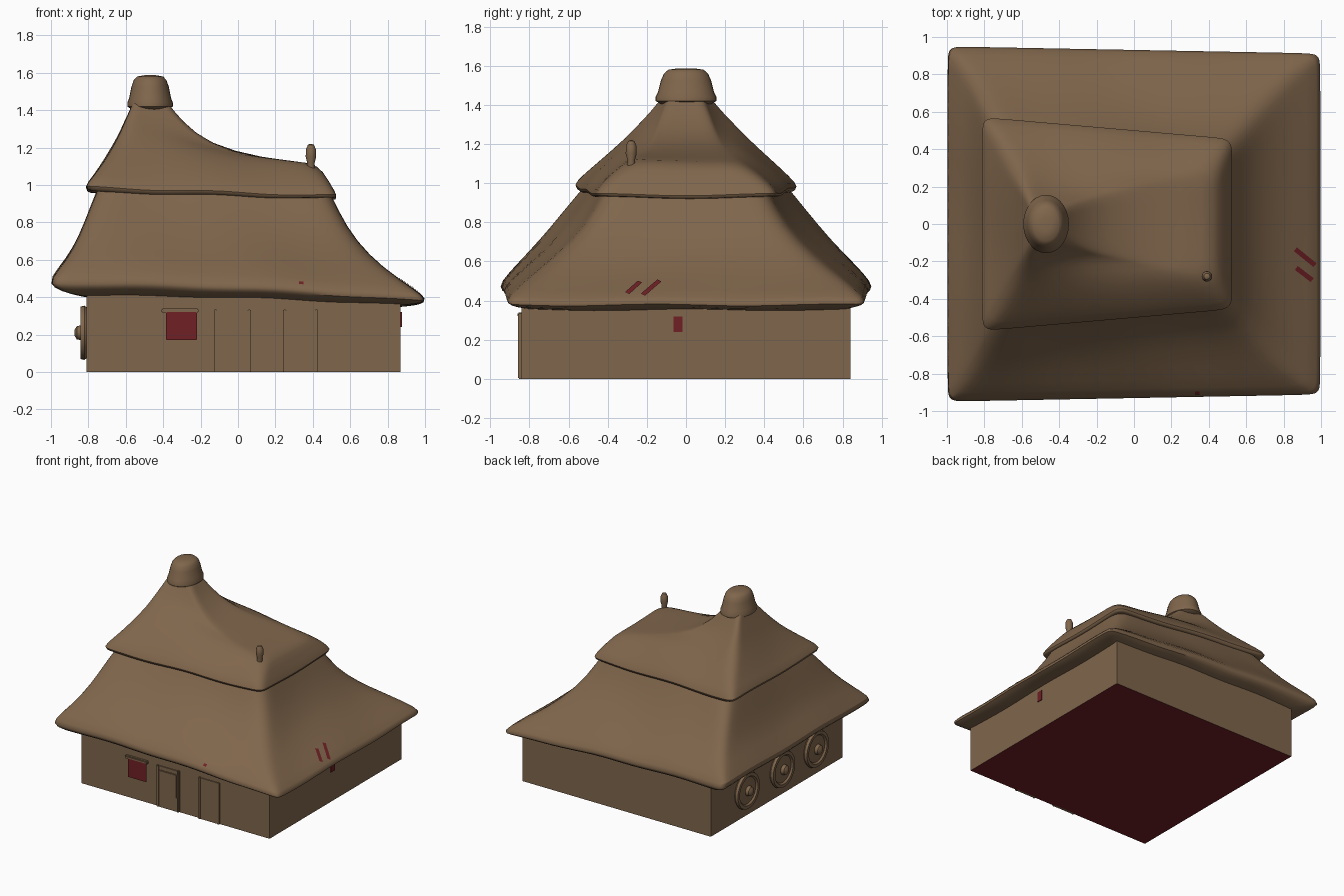
import bpy, bmesh, math
from mathutils import Vector
from mathutils.bvhtree import BVHTree

if "Cube" in bpy.data.objects:
    bpy.data.objects.remove(bpy.data.objects["Cube"], do_unlink=True)


def material(name, color):
    m = bpy.data.materials.new(name)
    m.use_nodes = True
    m.diffuse_color = color
    m.node_tree.nodes["Principled BSDF"].inputs["Base Color"].default_value = color
    return m


brown = material("thatch brown", (0.216, 0.133, 0.072, 1))
red = material("dark red", (0.162, 0.015, 0.018, 1))


def finish(name, bm, mats, angle=40, subdivide=0):
    bmesh.ops.recalc_face_normals(bm, faces=bm.faces)
    me = bpy.data.meshes.new(name)
    bm.to_mesh(me)
    bm.free()
    ob = bpy.data.objects.new(name, me)
    bpy.context.collection.objects.link(ob)
    for m in mats:
        me.materials.append(m)
    if subdivide:
        mod = ob.modifiers.new("smooth", 'SUBSURF')
        mod.levels = mod.render_levels = subdivide
    bpy.ops.object.select_all(action='DESELECT')
    bpy.context.view_layer.objects.active = ob
    ob.select_set(True)
    if angle:
        bpy.ops.object.shade_smooth_by_angle(angle=math.radians(angle))
    return ob


def ring_points(x0, x1, yl, yr, zl, zr, power, radius):
    """Rounded trapezoid outline whose height runs from zl to zr along x."""
    corners = [Vector((x1, yr)), Vector((x0, yl)), Vector((x0, -yl)), Vector((x1, -yr))]
    flat = []
    for i, c in enumerate(corners):
        before = (corners[i - 1] - c).normalized() * radius
        after = (corners[(i + 1) % 4] - c).normalized() * radius
        for k in range(4):
            t = k / 3
            flat.append(c + before * (1 - t) ** 2 + after * t ** 2)
        start = c + after
        nxt = corners[(i + 1) % 4]
        end = nxt - after
        flat += [start.lerp(end, k / 10) for k in range(1, 10)]
    pts = []
    for p in flat:
        t = min(max((p.x - x0) / (x1 - x0), 0), 1)
        sag = 0.006 * math.sin(p.x * 9 + p.y * 7)
        pts.append((p.x, p.y, zl + (zr - zl) * t ** power + sag))
    return pts


def loft(name, rings):
    bm = bmesh.new()
    loops = [[bm.verts.new(p) for p in ring_points(*r)] for r in rings]
    n = len(loops[0])
    for a, b in zip(loops, loops[1:]):
        for i in range(n):
            bm.faces.new((a[i], a[(i + 1) % n], b[(i + 1) % n], b[i]))
    return finish(name, bm, [brown], 60, 1)


def lathe(name, profile, center, axis='Z', stretch=1.0, lean=0.0):
    bm = bmesh.new()
    n = 28
    cx, cy, cz = center
    loops = []
    for r, h in profile:
        loop = []
        for i in range(n):
            a = math.tau * i / n
            u, v = r * math.cos(a), r * math.sin(a) * stretch
            co = (cx + u + lean * h, cy + v, cz + h) if axis == 'Z' else (cx - h, cy + u, cz + v)
            loop.append(bm.verts.new(co))
        loops.append(loop)
    for a, b in zip(loops, loops[1:]):
        for i in range(n):
            bm.faces.new((a[i], a[(i + 1) % n], b[(i + 1) % n], b[i]))
    bm.faces.new(loops[0])
    bm.faces.new(loops[-1])
    return finish(name, bm, [brown])


def box(name, lo, hi, mat=brown, bevel=0.0):
    bm = bmesh.new()
    bmesh.ops.create_cube(bm, size=1)
    for v in bm.verts:
        v.co = [lo[i] + (hi[i] - lo[i]) * (v.co[i] + 0.5) for i in range(3)]
    if bevel:
        bmesh.ops.bevel(bm, geom=bm.edges[:], offset=bevel, segments=2, affect='EDGES')
    return finish(name, bm, [mat])


# Walls, with a red underside
walls = box("walls", (-0.81, -0.84, 0), (0.87, 0.84, 0.42))
walls.data.materials.append(red)
for f in walls.data.polygons:
    if f.normal.z < -0.5:
        f.material_index = 1

# Flared lower roof and saddle-backed upper roof
lower_roof = loft("lower_roof", [
    (-0.78, 0.84, 0.80, 0.80, 0.40, 0.35, 2, 0.03),
    (-0.90, 0.95, 0.89, 0.87, 0.42, 0.36, 2, 0.04),
    (-0.99, 1.00, 0.95, 0.915, 0.455, 0.375, 2, 0.05),
    (-1.01, 1.00, 0.955, 0.915, 0.495, 0.405, 2, 0.06),
    (-0.92, 0.85, 0.86, 0.81, 0.60, 0.50, 1.5, 0.08),
    (-0.85, 0.70, 0.75, 0.66, 0.72, 0.62, 1, 0.10),
    (-0.79, 0.58, 0.62, 0.50, 0.88, 0.77, 1, 0.10),
    (-0.74, 0.49, 0.52, 0.41, 1.00, 0.96, 1, 0.10),
])
upper_roof = loft("upper_roof", [
    (-0.73, 0.46, 0.49, 0.39, 0.97, 0.94, 1, 0.06),
    (-0.79, 0.51, 0.55, 0.44, 0.955, 0.92, 1, 0.06),
    (-0.825, 0.535, 0.585, 0.465, 0.985, 0.935, 1, 0.06),
    (-0.78, 0.50, 0.54, 0.43, 1.035, 0.99, 1, 0.07),
    (-0.71, 0.455, 0.43, 0.34, 1.14, 1.07, 1, 0.09),
    (-0.64, 0.40, 0.32, 0.26, 1.26, 1.12, 0.6, 0.09),
    (-0.61, 0.12, 0.25, 0.20, 1.33, 1.14, 0.7, 0.07),
    (-0.585, -0.15, 0.19, 0.16, 1.38, 1.22, 0.8, 0.05),
    (-0.565, -0.30, 0.14, 0.12, 1.43, 1.34, 1, 0.04),
    (-0.55, -0.37, 0.10, 0.09, 1.46, 1.43, 1, 0.04),
])

# Peak cap and small roof finial
lathe("peak_cap", [(0.10, 0), (0.122, 0.015), (0.122, 0.035), (0.112, 0.06), (0.10, 0.12),
                   (0.088, 0.155), (0.07, 0.175), (0.03, 0.182)], (-0.47, 0, 1.405), stretch=1.28)
lathe("roof_finial", [(0.022, 0), (0.02, 0.07), (0.028, 0.1), (0.027, 0.14), (0.016, 0.165),
                      (0.005, 0.17)], (0.39, -0.28, 1.05))

# Round shields hung along one side wall
for i, y in enumerate((0.40, -0.05, -0.48)):
    lathe(f"shield_{i + 1}", [(0.135, 0), (0.145, 0.015), (0.14, 0.035), (0.115, 0.035), (0.105, 0.022),
                              (0.04, 0.03), (0.035, 0.055), (0.015, 0.068)], (-0.807, y, 0.21), axis='X')

# Front doors: raised panels with posts
for name, x0, x1 in (("main_door", -0.12, 0.06), ("side_door", 0.25, 0.42)):
    box(name + "_panel", (x0, -0.848, 0), (x1, -0.83, 0.33))
    for side, x in (("left", x1), ("right", x0)):
        box(f"{name}_{side}_post", (x - 0.009, -0.857, 0), (x + 0.009, -0.83, 0.335), bevel=0.004)
box("main_door_upper_leaf", (-0.11, -0.856, 0.11), (0.05, -0.84, 0.30), bevel=0.004)

# Red cloth under a rail, and a red side wall mark
box("cloth_rail", (-0.41, -0.862, 0.315), (-0.21, -0.835, 0.34), bevel=0.006)
box("red_cloth", (-0.385, -0.857, 0.17), (-0.22, -0.849, 0.33), red, 0.003)
box("side_wall_mark", (0.868, -0.065, 0.24), (0.876, -0.018, 0.32), red)


# Painted strokes draped onto the lower roof
depsgraph = bpy.context.evaluated_depsgraph_get()
roof_tree = BVHTree.FromObject(lower_roof, depsgraph)


def roof_stroke(name, start, end, width):
    a, b = Vector(start), Vector(end)
    d = (b - a).normalized()
    side = Vector((-d.y, d.x)) * width / 2
    bm = bmesh.new()
    rows = []
    for k in range(7):
        p = a.lerp(b, k / 6)
        row = []
        for q in (p + side, p - side):
            hit, normal = roof_tree.ray_cast(Vector((q.x, q.y, 2)), Vector((0, 0, -1)))[:2]
            if hit:
                row.append(bm.verts.new(hit + normal * 0.005))
        if len(row) == 2:
            rows.append(row)
    for r, s in zip(rows, rows[1:]):
        bm.faces.new((r[0], r[1], s[1], s[0]))
    ob = finish(name, bm, [red], 0)
    if ob.data.polygons and ob.data.polygons[0].normal.z < 0:
        ob.data.flip_normals()


roof_stroke("roof_stroke_back", (0.86, -0.135), (0.965, -0.22), 0.026)
roof_stroke("roof_stroke_front", (0.865, -0.235), (0.95, -0.30), 0.026)
roof_stroke("roof_speck", (0.325, -0.90), (0.35, -0.90), 0.015)
